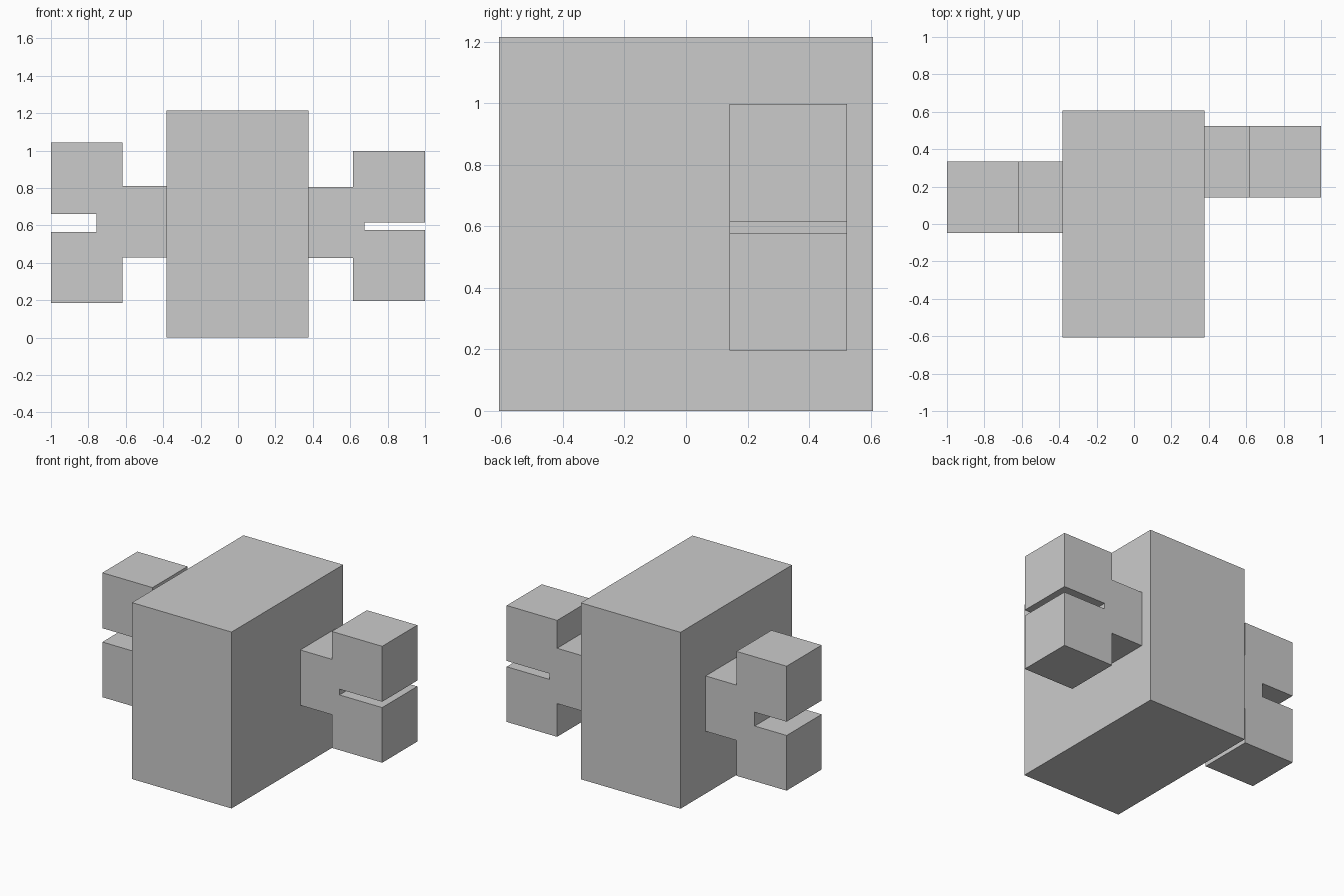
import bpy, bmesh
from mathutils import Vector

if "Cube" in bpy.data.objects:
    bpy.data.objects.remove(bpy.data.objects["Cube"])


def finish(name, bm):
    bmesh.ops.recalc_face_normals(bm, faces=bm.faces)
    mesh = bpy.data.meshes.new(name)
    bm.to_mesh(mesh)
    bm.free()
    obj = bpy.data.objects.new(name, mesh)
    bpy.context.collection.objects.link(obj)
    return obj


def box(name, lo, hi):
    lo, hi = Vector(lo), Vector(hi)
    bm = bmesh.new()
    bmesh.ops.create_cube(bm, size=1)
    bmesh.ops.scale(bm, vec=hi - lo, verts=bm.verts)
    bmesh.ops.translate(bm, vec=(lo + hi) / 2, verts=bm.verts)
    return finish(name, bm)


def forked_arm(name, root, step, slot, tip, levels, y0, y1):
    # levels: lower jaw bottom, stem bottom, slot bottom, slot top, stem top, upper jaw top
    bottom, stem_lo, slot_lo, slot_hi, stem_hi, top = levels
    profile = [(root, stem_lo), (step, stem_lo), (step, bottom), (tip, bottom),
               (tip, slot_lo), (slot, slot_lo), (slot, slot_hi), (tip, slot_hi),
               (tip, top), (step, top), (step, stem_hi), (root, stem_hi)]
    bm = bmesh.new()
    face = bm.faces.new([bm.verts.new((x, y0, z)) for x, z in profile])
    side = bmesh.ops.extrude_face_region(bm, geom=[face], use_keep_orig=True)["geom"]
    verts = [v for v in side if isinstance(v, bmesh.types.BMVert)]
    bmesh.ops.translate(bm, vec=(0, y1 - y0, 0), verts=verts)
    return finish(name, bm)


# Central block
box("body", (-0.383, -0.607, 0), (0.376, 0.607, 1.215))

# Forked arms on either side, rooted just inside the block
forked_arm("left_arm", -0.378, -0.618, -0.757, -1.0,
           (0.185, 0.429, 0.565, 0.66, 0.81, 1.042), -0.048, 0.333)
forked_arm("right_arm", 0.371, 0.616, 0.675, 1.0,
           (0.196, 0.425, 0.576, 0.616, 0.806, 0.998), 0.141, 0.523)
